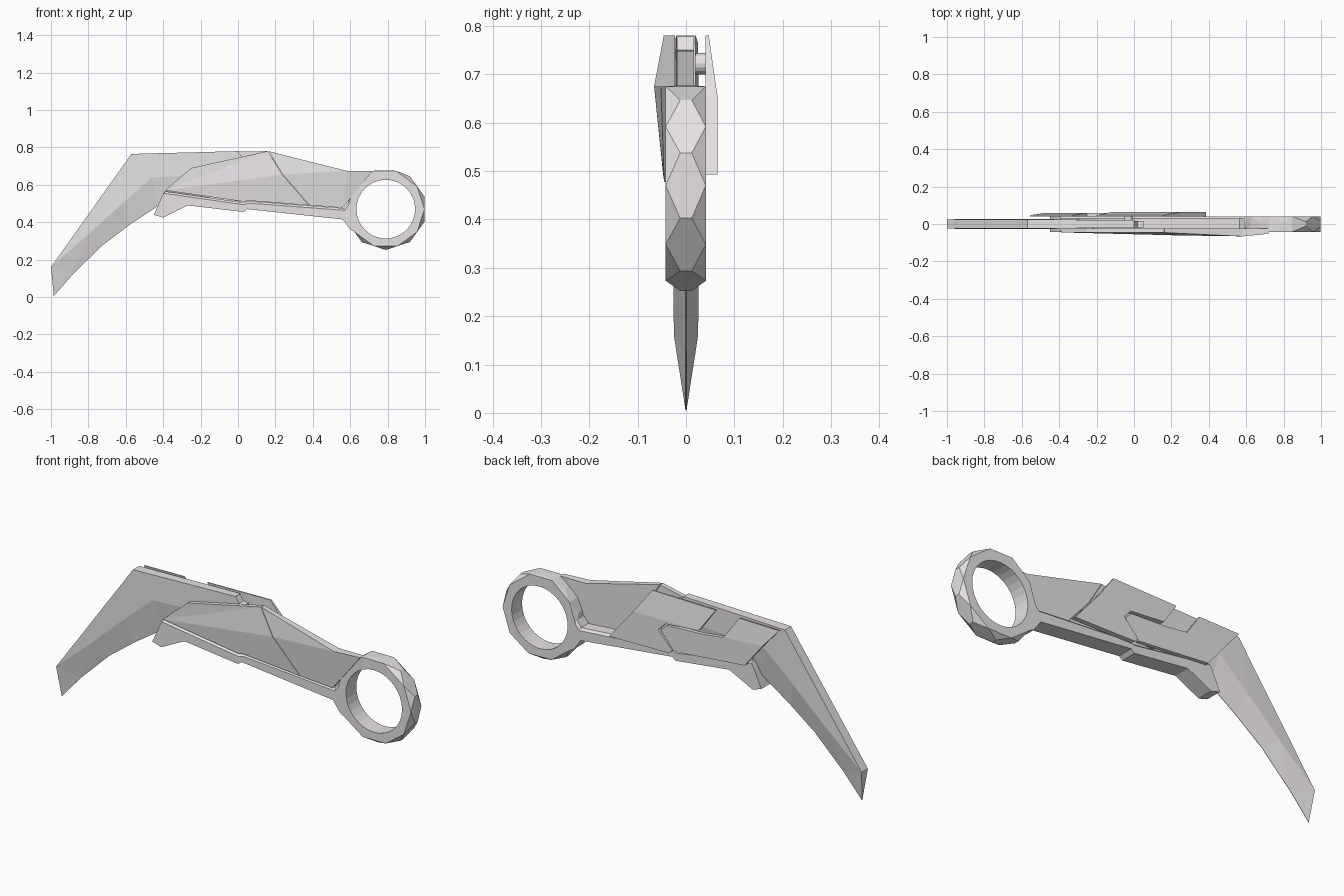
import bpy, bmesh
from math import sin, cos, pi

if "Cube" in bpy.data.objects:
    bpy.data.objects.remove(bpy.data.objects["Cube"])

metal = bpy.data.materials.new("pale_metal")
metal.diffuse_color = (0.80, 0.765, 0.785, 1)
metal.use_nodes = True
metal.node_tree.nodes["Principled BSDF"].inputs["Base Color"].default_value = metal.diffuse_color


def finish(name, bm):
    bmesh.ops.recalc_face_normals(bm, faces=bm.faces)
    me = bpy.data.meshes.new(name)
    bm.to_mesh(me)
    bm.free()
    ob = bpy.data.objects.new(name, me)
    me.materials.append(metal)
    bpy.context.collection.objects.link(ob)
    return ob


def slab(name, pts, back, faces=None, n=None, chamfer=()):
    """Solid from (x, z, y) points: first n form the outline, back(y) places the rear side.
    Outline edges starting at the indices in chamfer are bevelled."""
    bm = bmesh.new()
    n = n or len(pts)
    f = [bm.verts.new((x, y, z)) for x, z, y in pts]
    b = [bm.verts.new((x, back(y), z)) for x, z, y in pts]
    for idx in faces or [range(n)]:
        bm.faces.new([f[i] for i in idx])
        bm.faces.new([b[i] for i in reversed(idx)])
    for i in range(n):
        j = (i + 1) % n
        bm.faces.new((f[i], b[i], b[j], f[j]))
    if chamfer:
        bmesh.ops.recalc_face_normals(bm, faces=bm.faces)
        edges = [bm.edges.get((s[i], s[i + 1])) for s in (f, b) for i in chamfer]
        bmesh.ops.bevel(bm, geom=edges, offset=0.011, segments=1, affect='EDGES')
    return finish(name, bm)


def flat(name, pts, y0, y1, chamfer=()):
    return slab(name, [(x, z, y0) for x, z in pts], lambda y: y1, chamfer=chamfer)


def cylinder(name, x, y, z, r, depth, sides):
    bpy.ops.mesh.primitive_cylinder_add(vertices=sides, radius=r, depth=depth,
                                        location=(x, y, z), rotation=(pi / 2, 0, 0))
    ob = bpy.context.object
    ob.name = name
    ob.data.materials.append(metal)
    return ob


def boolean(ob, other, operation):
    m = ob.modifiers.new("cut", 'BOOLEAN')
    m.operation = operation
    m.solver = 'EXACT'
    m.object = other
    bpy.context.view_layer.objects.active = ob
    bpy.ops.object.modifier_apply(modifier="cut")
    bpy.data.objects.remove(other)


# Curved blade with thick spine and thin edge, running back between the scales
slab("blade", [(0.0, 0.78, -0.02), (-0.57, 0.765, -0.025), (-1.0, 0.16, -0.025),
               (-0.985, 0.005, -0.001), (-0.88, 0.125, -0.001), (-0.72, 0.28, -0.001),
               (-0.58, 0.385, -0.001), (-0.43, 0.485, -0.001), (0.0, 0.56, -0.006),
               (0.0, 0.66, -0.02), (-0.46, 0.64, -0.026), (-0.62, 0.50, -0.027),
               (-0.80, 0.335, -0.027)],
     lambda y: -y,
     [(0, 1, 10, 9), (1, 11, 10), (1, 2, 12, 11), (2, 3, 4), (2, 4, 12), (4, 5, 12),
      (5, 6, 11, 12), (6, 7, 10, 11), (7, 8, 9, 10)], n=10)

# Stepped tang end and pivot pin
flat("tang_end", [(-0.02, 0.777), (0.0, 0.778), (0.02, 0.75), (0.05, 0.748), (0.02, 0.67),
                  (-0.02, 0.60)], -0.019, 0.017)
cylinder("pivot_pin", -0.03, 0.029, 0.722, 0.022, 0.026, 16)

# Lower handle frame, with guard spur at the left and chamfered top edge
frame = flat("handle_frame",
             [(0.80, 0.675), (0.72, 0.675), (0.565, 0.475), (0.06, 0.513), (0.03, 0.505),
              (-0.39, 0.565), (-0.41, 0.53), (-0.45, 0.44), (-0.40, 0.425), (-0.27, 0.49),
              (0.03, 0.455), (0.05, 0.47), (0.56, 0.415), (0.60, 0.36), (0.68, 0.32)],
             -0.042, 0.041, chamfer=(1, 2, 3, 4))

# Finger ring: hull of offset decagons, faceted except where it meets the handle
RX, RZ = 0.79, 0.47
bm = bmesh.new()
for y, r, off in ((-0.042, 0.207, 0), (-0.012, 0.218, 0.5), (0.012, 0.218, 0.5), (0.041, 0.207, 0)):
    for k in range(10):
        a = 2 * pi * (k + off) / 10
        s = 0.95 if off and 2 <= k <= 5 else 1
        bm.verts.new((RX + s * r * cos(a), y, RZ + s * r * sin(a)))
for x, z in ((0.72, 0.675), (0.845, 0.675)):
    for y in (-0.042, 0.041):
        bm.verts.new((x, y, z))
hull = bmesh.ops.convex_hull(bm, input=bm.verts)
bmesh.ops.delete(bm, geom=[v for v in bm.verts if not v.link_faces], context='VERTS')
bmesh.ops.dissolve_limit(bm, angle_limit=0.01, verts=bm.verts, edges=bm.edges)
ring = finish("finger_ring", bm)
boolean(frame, ring, 'UNION')

# Finger hole
cutter = cylinder("hole_cutter", RX, 0, RZ, 0.157, 0.4, 32)
cutter.hide_render = True
boolean(frame, cutter, 'DIFFERENCE')

# Front scale in two ridged halves with a seam between
slab("front_scale_fore", [(-0.39, 0.57, -0.045), (-0.25, 0.69, -0.045), (0.16, 0.78, -0.046),
                          (0.236, 0.655, -0.061), (0.38, 0.49, -0.047), (0.06, 0.515, -0.045),
                          (0.03, 0.51, -0.045)],
     lambda y: -0.023, [(0, 1, 2), (0, 2, 3), (0, 3, 6), (3, 4, 5, 6)])
slab("front_scale_rear", [(0.163, 0.78, -0.046), (0.58, 0.675, -0.066), (0.72, 0.675, -0.052),
                          (0.56, 0.477, -0.045), (0.383, 0.49, -0.047), (0.239, 0.655, -0.061)],
     lambda y: -0.023, [(0, 1, 5), (1, 2, 3), (1, 3, 4, 5)])

# Back plate, sloping inward towards the top
slab("back_plate", [(0.385, 0.493, 0.065), (0.25, 0.655, 0.065), (0.155, 0.78, 0.047),
                    (-0.20, 0.774, 0.047), (-0.115, 0.655, 0.065), (0.07, 0.64, 0.065),
                    (0.11, 0.60, 0.065), (0.03, 0.515, 0.065), (0.05, 0.497, 0.065)],
     lambda y: 0.040, [(1, 2, 3, 4), (0, 1, 4, 5, 6, 7, 8)])

# Back clip reaching over the blade root
slab("back_clip", [(-0.555, 0.765, 0.047), (-0.33, 0.768, 0.047), (-0.25, 0.655, 0.060),
                   (-0.13, 0.64, 0.060), (0.065, 0.632, 0.060), (0.10, 0.60, 0.060),
                   (0.025, 0.51, 0.060), (-0.37, 0.545, 0.060), (-0.47, 0.67, 0.060)],
     lambda y: 0.040, [(0, 1, 2, 8), (2, 3, 4, 5, 6, 7, 8)])
